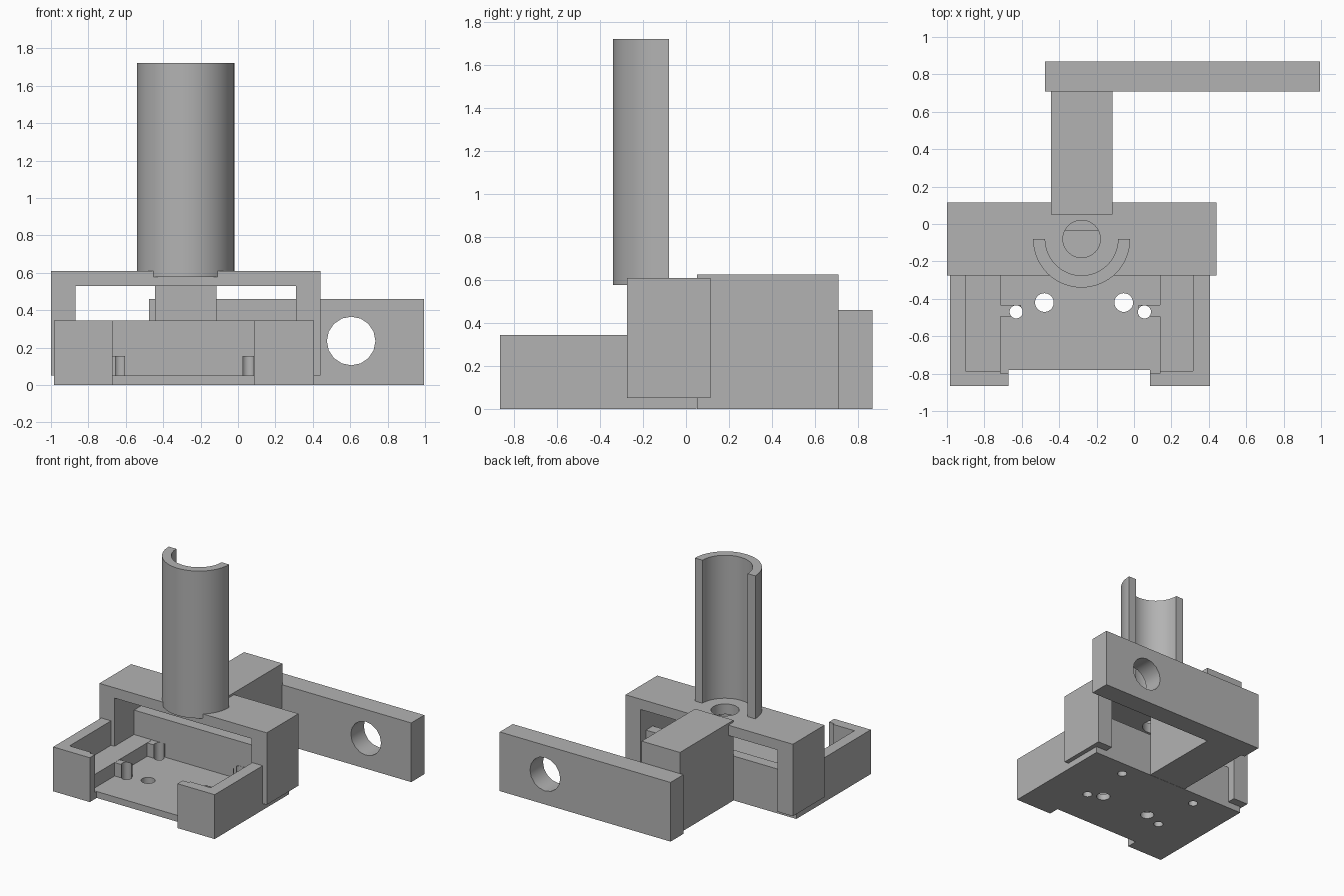
import bpy, bmesh, math

if "Cube" in bpy.data.objects:
    bpy.data.objects.remove(bpy.data.objects["Cube"], do_unlink=True)

grey = bpy.data.materials.new("plain grey")
grey.use_nodes = True
grey.diffuse_color = (0.45, 0.45, 0.45, 1)
grey.node_tree.nodes["Principled BSDF"].inputs["Base Color"].default_value = grey.diffuse_color


def finish(name, bm):
    bmesh.ops.recalc_face_normals(bm, faces=bm.faces)
    mesh = bpy.data.meshes.new(name)
    bm.to_mesh(mesh)
    bm.free()
    mesh.materials.append(grey)
    ob = bpy.data.objects.new(name, mesh)
    bpy.context.collection.objects.link(ob)
    return ob


def box(name, x, y, z):
    bm = bmesh.new()
    bmesh.ops.create_cube(bm, size=1)
    for v in bm.verts:
        v.co = [a + (c + 0.5) * (b - a) for c, (a, b) in zip(v.co, (x, y, z))]
    return finish(name, bm)


def cylinder(name, centre, radius, depth, sides=32, along_y=False):
    bm = bmesh.new()
    bmesh.ops.create_cone(bm, cap_ends=True, segments=sides, radius1=radius,
                          radius2=radius, depth=depth)
    ob = finish(name, bm)
    ob.location = centre
    if along_y:
        ob.rotation_euler.x = math.pi / 2
    return ob


def select(ob):
    bpy.ops.object.select_all(action="DESELECT")
    ob.select_set(True)
    bpy.context.view_layer.objects.active = ob


def cut(ob, *cutters):
    for cutter in cutters:
        cutter.hide_render = True
        mod = ob.modifiers.new("cut", "BOOLEAN")
        mod.operation = "DIFFERENCE"
        mod.solver = "EXACT"
        mod.object = cutter
        select(ob)
        bpy.ops.object.modifier_apply(modifier=mod.name)
        bpy.data.objects.remove(cutter, do_unlink=True)


def smooth(ob):
    select(ob)
    bpy.ops.object.shade_smooth_by_angle(angle=math.radians(30))


MID = -0.287           # centre line of the tray
TUBE_X, TUBE_Y = -0.28, -0.08
screw_holes = [(MID + s * 0.343, y) for s in (-1, 1) for y in (-0.47, -0.07)]

# Tray: solid block with a stepped cavity, an open front and drilled floor
tray = box("tray", (-0.985, 0.405), (-0.865, 0.05), (0, 0.345))
cut(tray,
    box("cavity", (-0.9, 0.315), (-0.785, -0.035), (0.155, 0.5)),
    box("well", (-0.715, 0.14), (-0.8, -0.035), (0.05, 0.5)),
    box("front_gap", (-0.67, 0.085), (-1, -0.78), (-0.1, 0.5)))
for s in (-1, 1):
    cut(tray, cylinder("drill", (MID + 0.02 + s * 0.212, -0.42, 0), 0.05, 0.3))
for x, y in screw_holes:
    cut(tray, cylinder("drill", (x, y, 0), 0.035, 0.25))
smooth(tray)

# Screw bosses growing out of the side ledges
for x, y in screw_holes:
    inner, ledge = (-0.605, -0.72) if x < MID else (0.025, 0.145)
    boss = box("screw_boss", sorted((inner, ledge)), (y - 0.025, y + 0.036), (0.045, 0.154))
    cut(boss, cylinder("drill", (x, y, 0.1), 0.035, 0.4))
    smooth(boss)

# Bridge over the tray, with a round hole in its top
bridge = box("bridge", (-1, 0.44), (-0.275, 0.115), (0.05, 0.61))
cut(bridge,
    box("opening", (-0.87, 0.31), (-0.5, 0.5), (-0.1, 0.53)),
    cylinder("drill", (TUBE_X, TUBE_Y, 0.57), 0.1, 0.3))
smooth(bridge)

# Half tube standing on the bridge, open to the back
bm = bmesh.new()
steps = 32
arc = [math.pi * (1 + i / steps) for i in range(steps + 1)]
rim = [(0.26, a) for a in arc] + [(0.195, a) for a in reversed(arc)]
verts = [bm.verts.new((TUBE_X + r * math.cos(a), TUBE_Y + r * math.sin(a), 0.577))
         for r, a in rim]
face = bm.faces.new(verts)
top = bmesh.ops.extrude_face_region(bm, geom=[face])["geom"]
bmesh.ops.translate(bm, vec=(0, 0, 1.145),
                    verts=[g for g in top if isinstance(g, bmesh.types.BMVert)])
smooth(finish("half_tube", bm))

# Arm to the rear and the drilled mounting plate
box("rear_arm", (-0.445, -0.115), (0.052, 0.71), (0, 0.625))
plate = box("mounting_plate", (-0.475, 0.995), (0.708, 0.868), (0, 0.46))
cut(plate, cylinder("drill", (0.605, 0.79, 0.235), 0.13, 0.5, 16, True))
smooth(plate)
